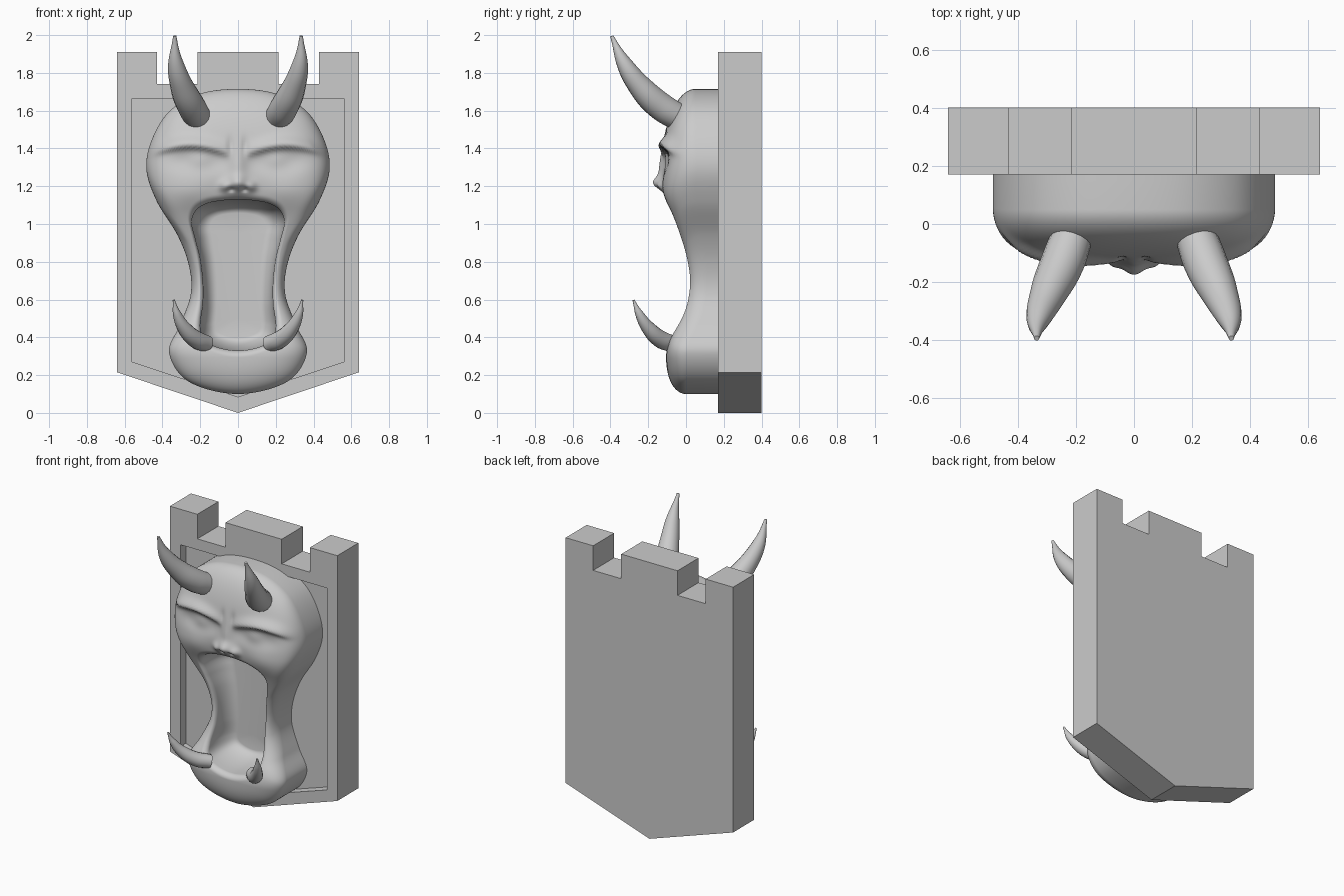
import bpy, bmesh, math
from mathutils import Vector

if "Cube" in bpy.data.objects:
    bpy.data.objects.remove(bpy.data.objects["Cube"])


def add_mesh(name, bm):
    me = bpy.data.meshes.new(name)
    bm.to_mesh(me)
    bm.free()
    ob = bpy.data.objects.new(name, me)
    bpy.context.collection.objects.link(ob)
    return ob


def activate(ob):
    bpy.ops.object.select_all(action='DESELECT')
    ob.select_set(True)
    bpy.context.view_layer.objects.active = ob


def slab(name, half, y0, y1):
    """Extrude a mirrored x-z outline from y0 to y1."""
    pts = half + [(-x, z) for x, z in reversed(half) if x > 0]
    bm = bmesh.new()
    f = bm.faces.new([bm.verts.new((x, y0, z)) for x, z in pts])
    ext = bmesh.ops.extrude_face_region(bm, geom=[f])
    bmesh.ops.translate(bm, vec=(0, y1 - y0, 0),
                        verts=[v for v in ext['geom'] if isinstance(v, bmesh.types.BMVert)])
    bmesh.ops.recalc_face_normals(bm, faces=bm.faces)
    return add_mesh(name, bm)


# Castle-topped plaque with a sunken front panel
plaque = slab("plaque", [(0, 0), (.64, .215), (.64, 1.91), (.43, 1.91), (.43, 1.74),
                         (.215, 1.74), (.215, 1.91)], .17, .40)
cutter = slab("panel_cutter", [(0, .085), (.56, .27), (.56, 1.665)], .1, .23)
cutter.hide_render = True
mod = plaque.modifiers.new("panel", 'BOOLEAN')
mod.operation, mod.solver, mod.object = 'DIFFERENCE', 'EXACT', cutter
activate(plaque)
bpy.ops.object.modifier_apply(modifier=mod.name)
bpy.data.objects.remove(cutter)


# Head: strips running from the outer outline in to the mouth rim
MOUTH = [(0, 1.13), (.08, 1.125), (.16, 1.11), (.22, 1.075), (.245, 1.01), (.225, .92), (.20, .82),
         (.185, .70), (.185, .58), (.20, .46), (.18, .385), (.10, .345), (0, .33)]
OUTER = [(0, 1.715), (.20, 1.69), (.36, 1.60), (.455, 1.45), (.485, 1.29), (.43, 1.12), (.32, .94),
         (.26, .78), (.25, .63), (.305, .47), (.365, .32), (.26, .165), (0, .10)]
FRONT = [(.1, -.11), (.36, -.105), (.45, -.05), (.55, 0), (.7, .025), (.85, 0), (1, -.05),
         (1.15, -.11), (1.3, -.13), (1.45, -.14), (1.72, -.14)]
ROUND = [(.1, .11), (.4, .11), (.7, .09), (1, .13), (1.3, .19), (1.72, .19)]


def resample(half, n):
    """Smooth half outline, symmetric about x = 0."""
    p = [Vector(q) for q in half]
    p = [Vector((-p[1].x, p[1].y))] + p + [Vector((-p[-2].x, p[-2].y))]
    out = []
    for i in range(1, len(p) - 2):
        a, b, c, d = p[i - 1:i + 3]
        for k in range(n):
            t = k / n
            out.append(.5 * (2 * b + (c - a) * t + (2 * a - 5 * b + 4 * c - d) * t * t
                             + (3 * b - a - 3 * c + d) * t ** 3))
    return out + [p[-2]]


def lookup(table, z):
    """Softened linear interpolation."""
    def lin(q):
        q = min(max(q, table[0][0]), table[-1][0])
        for (z0, a), (z1, b) in zip(table, table[1:]):
            if q <= z1:
                return a + (b - a) * (q - z0) / (z1 - z0)
    return sum(lin(z + k * .015) for k in range(-4, 5)) / 9


def clamp(t):
    return min(max(t, 0), 1)


# Bumps of the face: centre x, z, spread x, z, height
BUMPS = [(.20, 1.335, .13, .055, -.045), (.20, 1.335, .08, .045, .035),  # socket, eye
         (0, 1.30, .045, .09, .02), (0, 1.215, .055, .04, .048),          # nose
         (.07, 1.20, .03, .027, .022), (.035, 1.182, .018, .01, -.018),   # nostril
         (.04, 1.42, .015, .04, -.01), (.25, 1.17, .12, .08, .012)]       # frown, cheek


def relief(x, z):
    d = sum(a * math.exp(-((x - cx) / sx) ** 2 - ((z - cz) / sz) ** 2)
            for cx, cz, sx, sz, a in BUMPS)
    u = clamp((x - .04) / .43)
    zb = 1.375 + .045 * math.sin(math.pi * u)
    width = .022 if z < zb else .04
    return d + .035 * math.sin(math.pi * u) ** .5 * math.exp(-((z - zb) / width) ** 2)


def strip(m, o):
    pts = [(o.x, .24, o.y), (o.x, .15, o.y)]
    width, r, n = (m - o).length, .035, 60
    for k in range(n + 1):
        s = (1 - math.cos(math.pi * k / n)) / 2
        q = o.lerp(m, s)
        y = lookup(FRONT, q.y)
        y += lookup(ROUND, q.y) * (1 - math.sqrt(max(0, 1 - (1 - s) ** 2.5)))
        d = (1 - s) * width
        if d < r:                                   # rolled lip
            y += r - math.sqrt(max(0, r * r - (r - d) ** 2))
        y -= relief(q.x, q.y) * clamp(s * 5)
        pts.append((q.x, y, q.y))
    lip, centre = pts[-1][1], Vector((0, min(max(m.y, .5), .95)))
    for k in range(1, 11):                          # hollow mouth
        a = math.pi / 2 * k / 10
        q = m.lerp(centre, .4 * (1 - math.cos(a)))
        pts.append((q.x, lip + (.17 - lip) * math.sin(a), q.y))
    return pts + [(0, .17, centre.y)]


bm = bmesh.new()
cols = [[bm.verts.new(p) for p in strip(m, o)]
        for m, o in zip(resample(MOUTH, 12), resample(OUTER, 12))]
for a, b in zip(cols, cols[1:]):
    for j in range(len(a) - 1):
        bm.faces.new((a[j], a[j + 1], b[j + 1], b[j]))
bmesh.ops.remove_doubles(bm, verts=bm.verts, dist=1e-5)
for f in bm.faces:
    f.smooth = True
head = add_mesh("head", bm)
mod = head.modifiers.new("mirror", 'MIRROR')
mod.merge_threshold = .0005
activate(head)
bpy.ops.object.modifier_apply(modifier=mod.name)


# Horns and tusks: tapered curved tubes, one each side
def horn(name, path, side):
    cu = bpy.data.curves.new(name, 'CURVE')
    cu.dimensions, cu.bevel_depth, cu.bevel_resolution = '3D', 1, 6
    cu.use_fill_caps, cu.resolution_u = True, 8
    sp = cu.splines.new('BEZIER')
    sp.radius_interpolation = 'CARDINAL'
    sp.bezier_points.add(len(path) - 1)
    for bp, (x, y, z, r) in zip(sp.bezier_points, path):
        bp.co, bp.radius = (x * side, y, z), r
        bp.handle_left_type = bp.handle_right_type = 'AUTO'
    ob = bpy.data.objects.new(name, cu)
    bpy.context.collection.objects.link(ob)
    activate(ob)
    bpy.ops.object.convert(target='MESH')
    bpy.ops.object.shade_smooth_by_angle()


HORN = [(.205, -.02, 1.555, .07), (.245, -.13, 1.62, .075), (.295, -.24, 1.725, .063),
        (.33, -.33, 1.855, .04), (.335, -.393, 1.995, .009)]
TUSK = [(.165, -.07, .365, .045), (.225, -.135, .39, .046), (.285, -.20, .45, .037),
        (.325, -.25, .53, .021), (.34, -.278, .597, .006)]
for label, side in (("left", -1), ("right", 1)):
    horn("horn_" + label, HORN, side)
    horn("tusk_" + label, TUSK, side)
